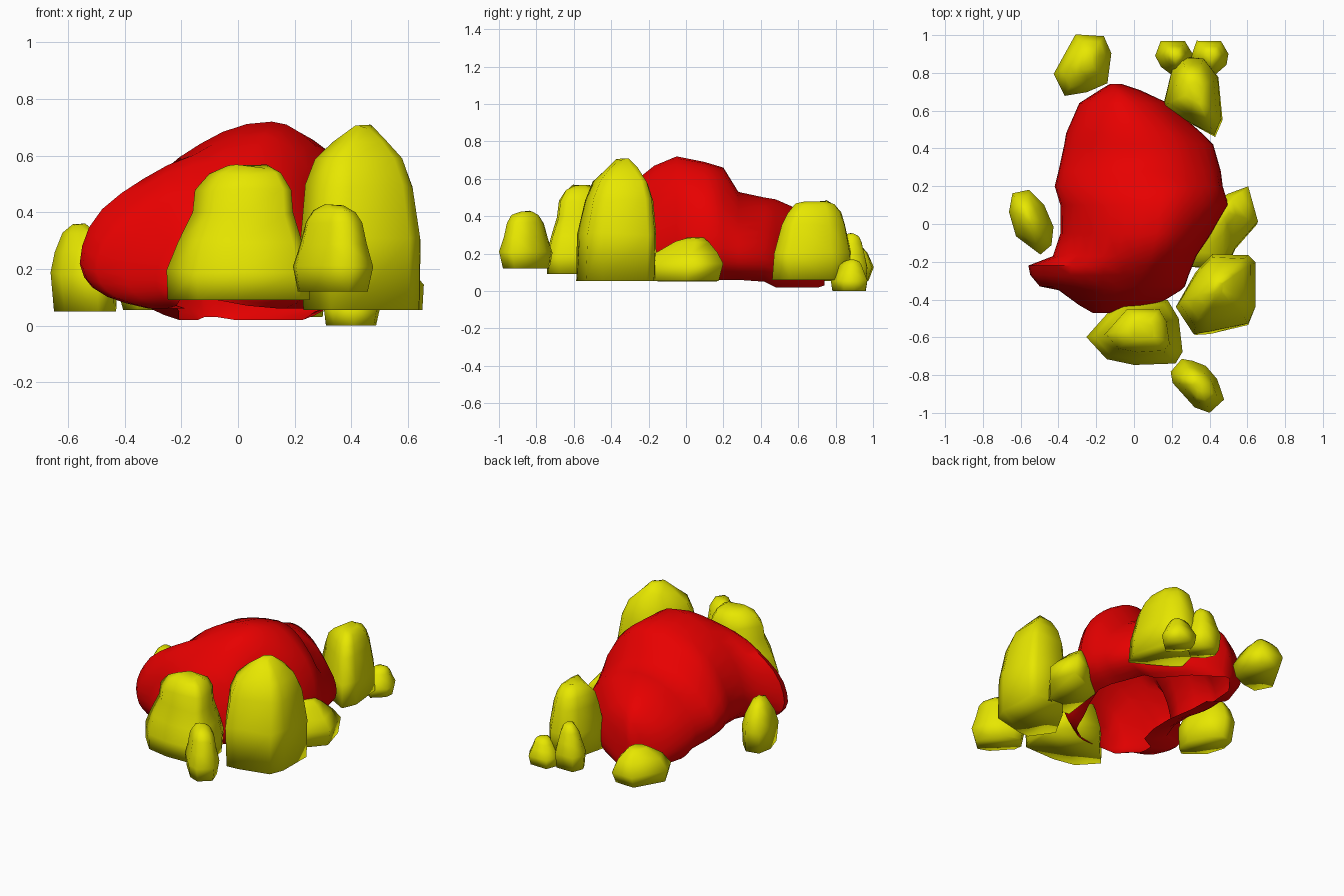
import bpy, bmesh, math, random

random.seed(4)
if "Cube" in bpy.data.objects:
    bpy.data.objects.remove(bpy.data.objects["Cube"], do_unlink=True)


def material(name, colour):
    mat = bpy.data.materials.new(name)
    mat.use_nodes = True
    mat.diffuse_color = colour
    mat.node_tree.nodes["Principled BSDF"].inputs["Base Color"].default_value = colour
    return mat


RED = material("red stone", (0.8, 0, 0, 1))
YELLOW = material("yellow stone", (0.8, 0.8, 0, 1))


def skin(name, rings, mat, angle, closed=True):
    """Join successive rings of points and cap both ends."""
    bm = bmesh.new()
    loops = [[bm.verts.new(p) for p in ring] for ring in rings]
    count = len(loops[0])
    for low, high in zip(loops, loops[1:]):
        for i in range(count if closed else count - 1):
            j = (i + 1) % count
            bm.faces.new((low[i], low[j], high[j], high[i]))
    bm.faces.new(loops[0])
    bm.faces.new(loops[-1])
    bmesh.ops.recalc_face_normals(bm, faces=bm.faces)
    mesh = bpy.data.meshes.new(name)
    bm.to_mesh(mesh)
    bm.free()
    mesh.materials.append(mat)
    obj = bpy.data.objects.new(name, mesh)
    bpy.context.collection.objects.link(obj)
    bpy.ops.object.select_all(action="DESELECT")
    obj.select_set(True)
    bpy.context.view_layer.objects.active = obj
    bpy.ops.object.shade_smooth_by_angle(angle=math.radians(angle))


def rock(name, outline, peak, bottom, top, profile, taper=0):
    """Stack scaled copies of a footprint, leaning towards the peak."""
    cx = sum(p[0] for p in outline) / len(outline)
    cy = sum(p[1] for p in outline) / len(outline)
    rings = []
    for t, scale in profile:
        ox, oy = cx + (peak[0] - cx) * t * t, cy + (peak[1] - cy) * t * t
        ring = []
        for x, y in outline:
            s = scale * random.uniform(0.97, 1.0)
            lift = random.uniform(-0.03, 0) if t > 0 else 0
            ring.append((ox + (x - cx) * s, oy + (y - cy) * s * (1 - taper * t),
                         bottom + (top - bottom) * (t + lift)))
        rings.append(ring)
    skin(name, rings, YELLOW, 120)


# Main boulder, a hollow shell: sections as (y, left, ridge, right, bottom, top)
sections = [
    (-.47, -.22, -.17, -.1, .1, .25), (-.43, -.29, -.1, .12, .07, .38),
    (-.35, -.4, -.02, .25, .06, .5), (-.33, -.5, 0, .27, .06, .52),
    (-.27, -.55, .04, .29, .06, .59), (-.22, -.56, .06, .31, .06, .63),
    (-.17, -.43, .09, .33, .06, .67), (-.05, -.39, .12, .41, .06, .72),
    (.1, -.39, .14, .5, .06, .69), (.2, -.42, .15, .47, .06, .66),
    (.28, -.4, .08, .46, .06, .53), (.42, -.37, .04, .42, .05, .5),
    (.48, -.36, .02, .36, .02, .49), (.64, -.29, -.05, .18, .02, .42),
    (.71, -.18, -.08, .03, .02, .34), (.74, -.13, -.1, -.06, .03, .22),
]
RIM = math.radians(52)
STEPS = 28
rings = []
for y, left, ridge, right, bottom, top in sections:
    middle = bottom + 0.3 * (top - bottom)
    ring = []
    for i in range(STEPS + 1):
        a = -RIM + (math.pi + 2 * RIM) * i / STEPS
        c, s = math.cos(a), math.sin(a)
        bump = 1 - 0.025 * abs(c * s) * (1 + math.sin(7 * a + 9 * y))
        width = right - ridge if c > 0 else ridge - left
        if s > 0:
            z = middle + (top - middle) * s ** 1.1 * bump
        else:
            z = middle - (middle - bottom) * (-s / math.sin(RIM)) ** 0.75
        ring.append((ridge + width * c * bump, y, z))
    rings.append(ring)
skin("main_boulder", rings, RED, 60, closed=False)

# Stones around the front
rock("front_small_stone",
     [(.19, -.78), (.25, -.71), (.31, -.72), (.38, -.75), (.44, -.82),
      (.48, -.93), (.4, -1), (.32, -.97), (.2, -.84)],
     (.34, -.85), .12, .43,
     [(0, .87), (.3, 1), (.55, .82), (.8, .7), (.93, .52), (1, .22)])
rock("front_middle_stone",
     [(-.26, -.6), (-.15, -.72), (0, -.75), (.22, -.74), (.26, -.68),
      (.24, -.5), (.18, -.4), (-.08, -.4)],
     (.05, -.57), .09, .57,
     [(0, .98), (.23, 1), (.45, .86), (.65, .69), (.82, .66), (.94, .5), (1, .28)])
rock("front_tall_stone",
     [(.22, -.45), (.32, -.6), (.4, -.59), (.61, -.54), (.65, -.45),
      (.65, -.2), (.61, -.16), (.42, -.15), (.33, -.25)],
     (.44, -.34), .055, .71,
     [(0, .97), (.4, 1), (.68, .9), (.82, .73), (.93, .45), (1, .17)], taper=.12)

# Low stones on both sides
rock("left_low_stone",
     [(.3, -.24), (.48, -.26), (.54, -.14), (.66, 0), (.61, .19), (.5, .15), (.34, .06)],
     (.47, .05), .055, .29, [(0, .95), (.4, 1), (.65, .74), (.9, .4), (1, .2)])
rock("right_low_stone",
     [(-.66, .06), (-.64, .16), (-.55, .18), (-.47, .1), (-.42, -.02),
      (-.43, -.12), (-.49, -.17), (-.62, -.07)],
     (-.56, .04), .05, .36, [(0, .92), (.45, 1), (.7, .8), (.9, .52), (1, .2)])

# Stones along the back
rock("back_large_stone",
     [(.15, .62), (.2, .82), (.25, .89), (.37, .88), (.45, .78),
      (.47, .55), (.43, .46), (.3, .53)],
     (.32, .7), .06, .49,
     [(0, 1), (.35, .98), (.7, .8), (.85, .68), (.95, .5), (1, .27)])
rock("back_right_stone",
     [(-.43, .79), (-.31, 1), (-.16, .99), (-.12, .9), (-.14, .74), (-.25, .69), (-.37, .67)],
     (-.25, .86), .055, .27, [(0, .88), (.35, 1), (.7, .75), (.88, .5), (1, .3)])
pebble = [(-.1, .02), (-.07, .1), (.06, .1), (.1, .03), (.09, -.03), (.01, -.1), (-.07, -.04)]
for name, x, bottom, top in (("back_inner_pebble", .21, .03, .31),
                             ("back_outer_pebble", .4, 0, .17)):
    rock(name, [(x + px, .87 + py) for px, py in pebble], (x + .01, .89), bottom, top,
         [(0, .9), (.35, 1), (.6, .78), (.82, .6), (.95, .42), (1, .2)])
